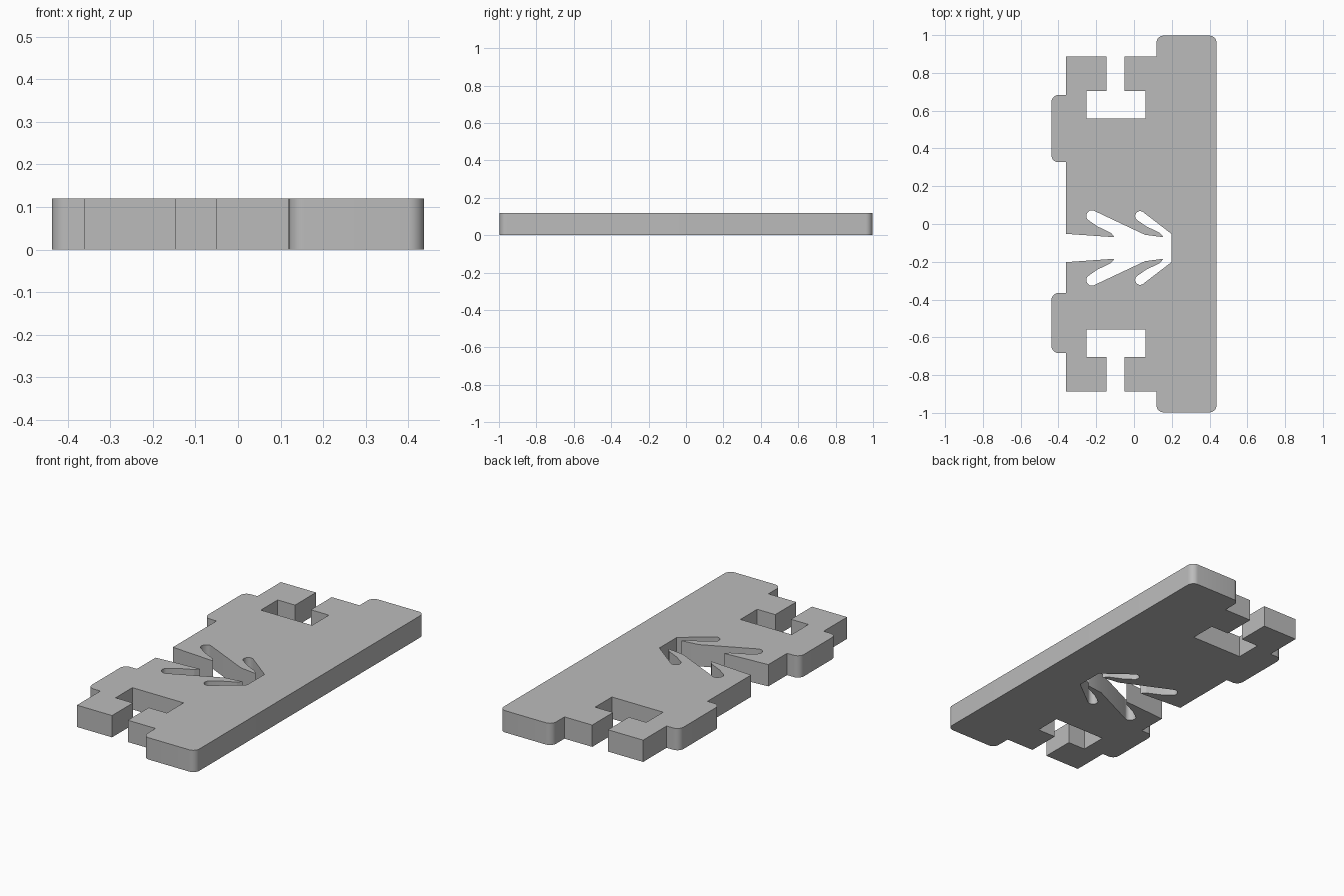
import bpy
import bmesh
import math
from mathutils import Vector

cube = bpy.data.objects.get("Cube")
if cube:
    bpy.data.objects.remove(cube, do_unlink=True)

THICK = 0.12
SLOT_Y = -0.127   # centre line of the barbed slot

grey = bpy.data.materials.new("plain_grey")
grey.use_nodes = True
colour = (0.5, 0.5, 0.5, 1)
grey.diffuse_color = colour
grey.node_tree.nodes["Principled BSDF"].inputs["Base Color"].default_value = colour


def rounded(points, steps=8):
    """Replace each corner (x, y, radius) of a closed outline by an arc."""
    out = []
    for i, (x, y, r) in enumerate(points):
        p = Vector((x, y))
        if not r:
            out.append(p)
            continue
        a = (Vector(points[i - 1][:2]) - p).normalized()
        b = (Vector(points[(i + 1) % len(points)][:2]) - p).normalized()
        half = a.angle(b) / 2
        centre = p + (a + b).normalized() * (r / math.sin(half))
        start = p + a * (r / math.tan(half)) - centre
        end = p + b * (r / math.tan(half)) - centre
        turn = math.atan2(start.x * end.y - start.y * end.x, start.dot(end))
        for k in range(steps + 1):
            t = turn * k / steps
            c, s = math.cos(t), math.sin(t)
            out.append(centre + Vector((start.x * c - start.y * s,
                                        start.x * s + start.y * c)))
    return out


def mirrored(points, y0):
    return [(x, 2 * y0 - y, r) for x, y, r in reversed(points)]


# End half: wide rail, T-shaped notch and side tab
R = 0.037
end = [(0.437, 0.997, R), (0.119, 0.997, R), (0.119, 0.887, 0),
       (-0.05, 0.887, 0), (-0.05, 0.705, 0), (0.06, 0.705, 0),
       (0.06, 0.559, 0), (-0.252, 0.559, 0), (-0.252, 0.705, 0),
       (-0.146, 0.705, 0), (-0.146, 0.887, 0), (-0.36, 0.887, 0),
       (-0.36, 0.683, 0), (-0.437, 0.683, R)]
upper_tab = [(-0.437, 0.327, R), (-0.36, 0.327, 0)]
lower_tab = [(-0.36, -0.365, 0), (-0.437, -0.365, R)]

# Half of the slot: mouth, two round-tipped barbs, inner wall
barb = [(-0.103, -0.070, 0), (-0.122, -0.047, 0.01), (-0.195, -0.012, 0),
        (-0.262, 0.035, 0.026), (-0.233, 0.080, 0.026)]
slot = [(-0.36, -0.052, 0)] + barb + [(0.058, -0.057, 0)]
slot += [(x + 0.259, y, r) for x, y, r in barb] + [(0.198, -0.052, 0)]

outline = rounded(end + upper_tab + slot + mirrored(slot, SLOT_Y)
                  + lower_tab + mirrored(end, 0))

# Extrude the outline into the plate
bm = bmesh.new()
base = bm.faces.new([bm.verts.new((p.x, p.y, 0)) for p in outline])
top = bmesh.ops.extrude_face_region(bm, geom=[base], use_keep_orig=True)
bmesh.ops.translate(bm, vec=(0, 0, THICK),
                    verts=[v for v in top["geom"] if isinstance(v, bmesh.types.BMVert)])
bmesh.ops.recalc_face_normals(bm, faces=bm.faces)
bmesh.ops.triangulate(bm, faces=[f for f in bm.faces if len(f.verts) > 4])
mesh = bpy.data.meshes.new("notched_plate")
bm.to_mesh(mesh)
bm.free()
mesh.materials.append(grey)
plate = bpy.data.objects.new("notched_plate", mesh)
bpy.context.collection.objects.link(plate)

bpy.ops.object.select_all(action="DESELECT")
plate.select_set(True)
bpy.context.view_layer.objects.active = plate
bpy.ops.object.shade_smooth_by_angle(angle=math.radians(30))
